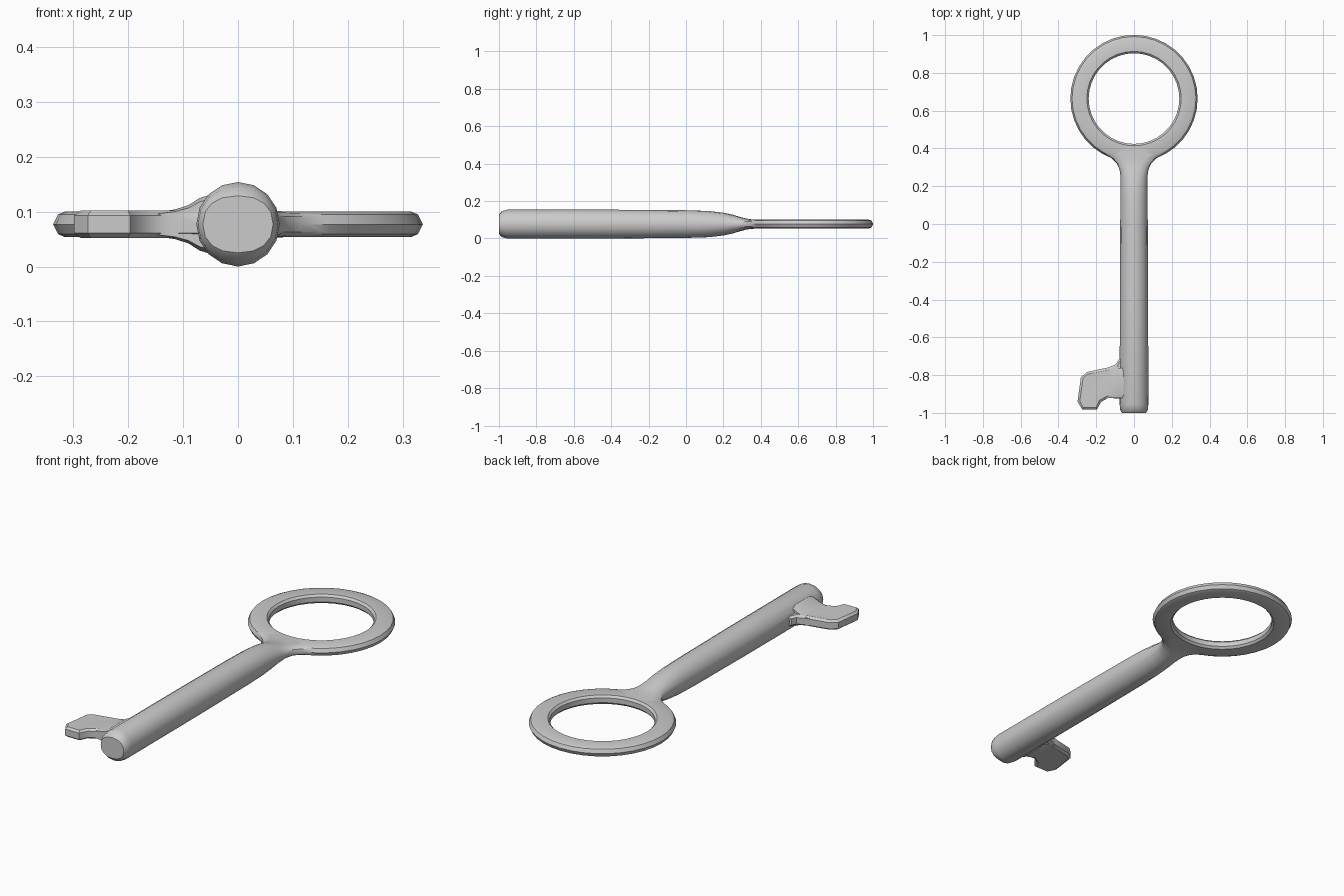
import bpy, bmesh
from math import sin, cos, pi, copysign

if "Cube" in bpy.data.objects:
    bpy.data.objects.remove(bpy.data.objects["Cube"])

ZC = 0.077  # height of the key's mid-plane


def finish(name, bm):
    bmesh.ops.recalc_face_normals(bm, faces=bm.faces)
    me = bpy.data.meshes.new(name)
    bm.to_mesh(me)
    bm.free()
    ob = bpy.data.objects.new(name, me)
    bpy.context.collection.objects.link(ob)
    return ob


def skin(name, loops, closed=False):
    """Bridge equal-length point loops; cap the ends unless closed."""
    bm = bmesh.new()
    rows = [[bm.verts.new(p) for p in loop] for loop in loops]
    n = len(rows[0])
    pairs = list(zip(rows, rows[1:])) + ([(rows[-1], rows[0])] if closed else [])
    for a, b in pairs:
        for i in range(n):
            j = (i + 1) % n
            bm.faces.new((a[i], a[j], b[j], b[i]))
    if not closed:
        bm.faces.new(rows[0])
        bm.faces.new(rows[-1])
    return finish(name, bm)


def section(y, hx, hz, power, n=16):
    """Rounded cross-section of the shaft."""
    pts = []
    for i in range(n):
        c, s = cos(2 * pi * i / n), sin(2 * pi * i / n)
        pts.append((copysign(hx * abs(c) ** (2 / power), c), y,
                    ZC + copysign(hz * abs(s) ** (2 / power), s)))
    return pts


# Shaft: round bar that flattens and flares into the ring
stations = [(-1, .064, .052, 2.3), (-.985, .073, .069, 2.1), (-.955, .076, .077, 2),
            (-.4, .075, .077, 2), (0, .073, .074, 2), (.12, .072, .07, 2),
            (.2, .071, .061, 2), (.25, .071, .05, 2), (.29, .077, .038, 2.2),
            (.32, .091, .030, 2.5), (.345, .115, .026, 3), (.375, .16, .0238, 4),
            (.405, .203, .022, 5)]
key = skin("key", [section(*s) for s in stations])

# Ring bow: lathed flat band with chamfered rims
half = [(.240, .012), (.250, .0225), (.315, .0235), (.328, .018)]
profile = half + [(.337, 0)] + [(r, -z) for r, z in reversed(half)]
N = 36
ring = skin("ring", [[(r * cos(2 * pi * k / N), .664 + r * sin(2 * pi * k / N), ZC + z)
                      for r, z in profile] for k in range(N)], closed=True)

# Bit: notched plate with softened edges
outline = [(-.03, -.70), (-.085, -.715), (-.097, -.74), (-.135, -.755), (-.25, -.78),
           (-.285, -.81), (-.303, -.94), (-.275, -.987), (-.195, -.987), (-.172, -.945),
           (-.137, -.925), (-.03, -.928)]
cx, cy = -.215, -.86


def inset(d):
    """Outline shrunk towards the middle of the plate."""
    out = []
    for i, (x, y) in enumerate(outline):
        (ax, ay), (bx, by) = outline[i - 1], outline[(i + 1) % len(outline)]
        tx, ty = bx - ax, by - ay
        length = (tx * tx + ty * ty) ** .5
        out.append((x - ty / length * d, y + tx / length * d))
    return out


bit = skin("bit", [[(x, y, ZC + z) for x, y in inset(d)]
                   for d, z in ((.016, -.025), (.004, -.016), (.004, .016), (.016, .025))])

# Fillet easing the plate into the shaft
fil = [(-.15, .022), (-.115, .027), (-.09, .035), (-.07, .048), (-.05, .054)]
fil = fil + [(x, -z) for x, z in reversed(fil)]
fillet = skin("bit_fillet", [[(x, y, ZC + z * k) for x, z in fil]
                             for y, k in ((-.922, .85), (-.90, 1), (-.79, 1), (-.762, .85))])

# Weld everything into one clean solid
bpy.context.view_layer.objects.active = key
for part in (ring, bit, fillet):
    m = key.modifiers.new("union", 'BOOLEAN')
    m.operation = 'UNION'
    m.solver = 'EXACT'
    m.object = part
    bpy.ops.object.modifier_apply(modifier=m.name)
    bpy.data.objects.remove(part)

bpy.ops.object.select_all(action='DESELECT')
key.select_set(True)
bpy.ops.object.shade_smooth_by_angle(angle=0.6)
